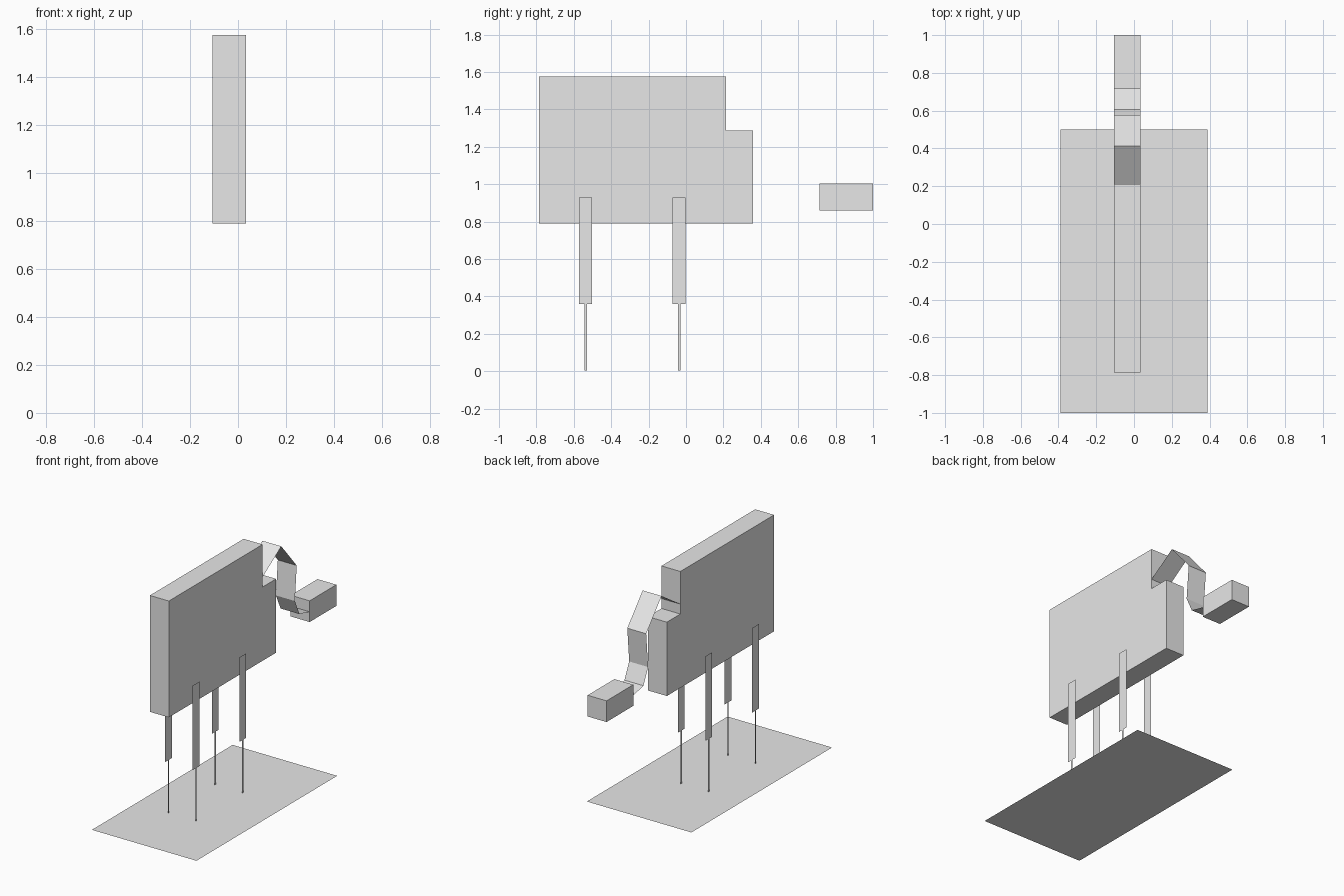
import bpy

cube = bpy.data.objects.get("Cube")
if cube:
    bpy.data.objects.remove(cube, do_unlink=True)

# One plain grey for every part
grey = bpy.data.materials.new("light_grey")
grey.use_nodes = True
color = (0.8, 0.8, 0.8, 1)
grey.diffuse_color = color
grey.node_tree.nodes["Principled BSDF"].inputs["Base Color"].default_value = color

X0, X1 = -0.107, 0.034  # shared sides of body, neck and head


def make(name, verts, faces):
    mesh = bpy.data.meshes.new(name)
    mesh.from_pydata(verts, [], faces)
    mesh.materials.append(grey)
    obj = bpy.data.objects.new(name, mesh)
    bpy.context.collection.objects.link(obj)
    return obj


def sweep(name, profile, solid):
    """Sweep a (y, z) profile from X0 to X1, as a closed solid or an open strip."""
    n = len(profile)
    verts = [(x, y, z) for x in (X0, X1) for y, z in profile]
    faces = [(i, i + n, (i + 1) % n + n, (i + 1) % n) for i in range(n if solid else n - 1)]
    if solid:
        faces += [tuple(range(n)), tuple(reversed(range(n, 2 * n)))]
        # profiles run anticlockwise seen from +x, so turn every face outward
        faces = [tuple(reversed(f)) for f in faces]
    return make(name, verts, faces)


def side_plate(name, x, y, width, low, high):
    """Flat upright plate facing sideways."""
    a, b = y - width / 2, y + width / 2
    return make(name, [(x, a, low), (x, b, low), (x, b, high), (x, a, high)], [(0, 1, 2, 3)])


# Ground sheet
make("ground_sheet", [(-0.39, -1, 0), (0.39, -1, 0), (0.39, 0.5, 0), (-0.39, 0.5, 0)],
     [(0, 1, 2, 3)])

# Slab body with a step where the neck starts
sweep("body", [(-0.786, 0.79), (0.357, 0.79), (0.357, 1.288), (0.213, 1.288),
               (0.213, 1.575), (-0.786, 1.575)], True)

# Block head
sweep("head", [(0.715, 0.86), (1.0, 0.86), (1.0, 1.003), (0.715, 1.003)], True)

# Folded ribbon neck from the step to the head
sweep("neck", [(0.213, 1.355), (0.413, 1.486), (0.577, 1.294), (0.557, 1.062),
               (0.607, 0.955), (0.72, 0.928)], False)

# Flat legs: wide upper plate, thin lower strip
for side, x in (("right", -0.143), ("left", 0.062)):
    for end, y in (("rear", -0.537), ("fore", -0.037)):
        side_plate(f"{side}_{end}_upper_leg", x, y, 0.071, 0.36, 0.93)
        side_plate(f"{side}_{end}_lower_leg", x, y, 0.014, 0.003, 0.36)
